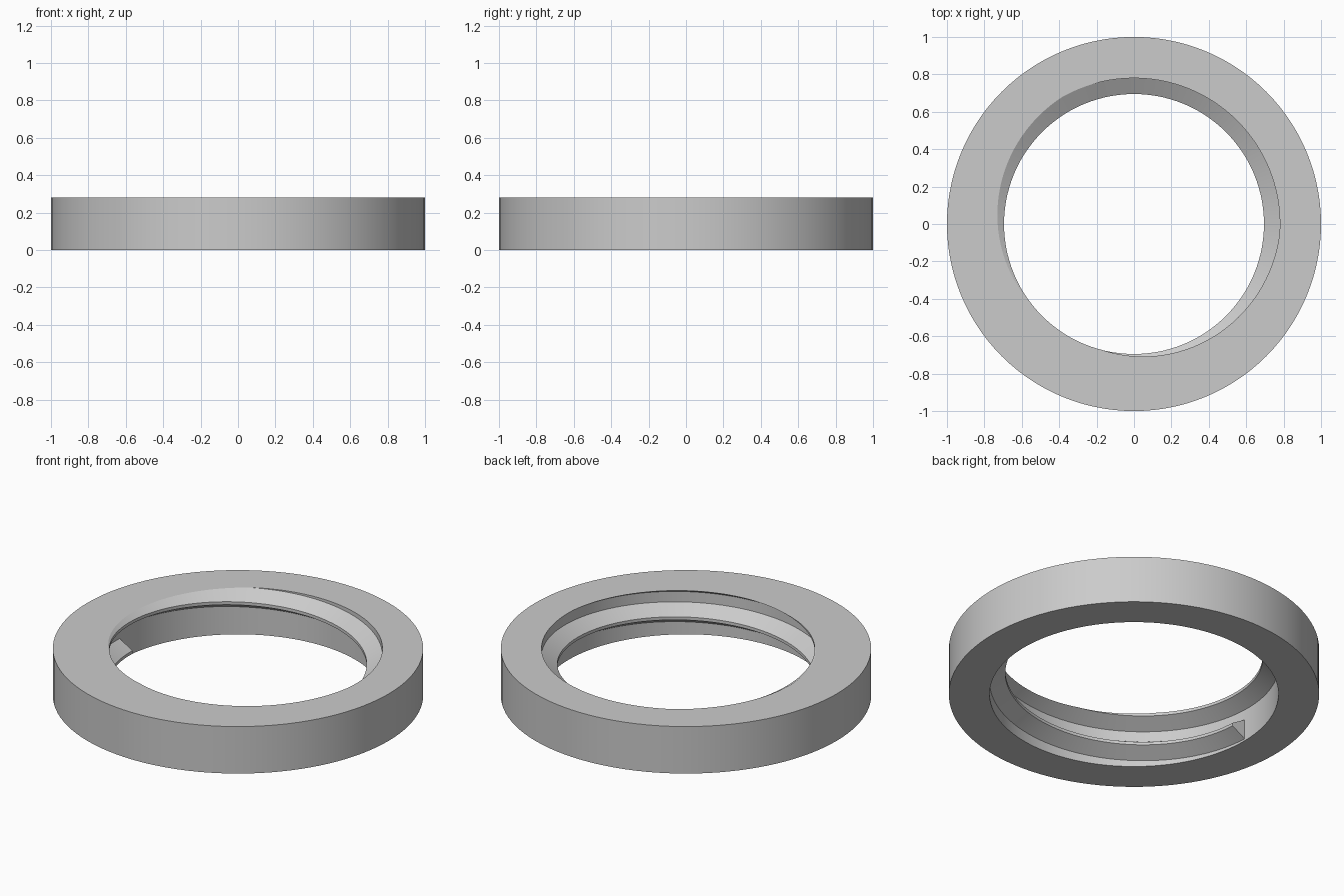
import bpy, bmesh, math

cube = bpy.data.objects.get("Cube")
if cube:
    bpy.data.objects.remove(cube, do_unlink=True)

HEIGHT = 0.28
OUTER, ROOT, CREST = 1.0, 0.78, 0.695
PITCH, FLANK, LAND = 0.18, 0.05, 0.018
STEPS = 112          # segments per turn
START = math.pi      # angle where the thread begins
START_Z = 0.012

grey = bpy.data.materials.new("plain grey")
grey.use_nodes = True
colour = (0.6, 0.6, 0.6, 1)
grey.diffuse_color = colour
grey.node_tree.nodes["Principled BSDF"].inputs["Base Color"].default_value = colour


def sweep(bm, profile, turns, rise, start=0.0):
    """Revolve a closed (radius, z) profile; a rise makes it a capped helix."""
    count = round(turns * STEPS)
    rings = []
    for i in range(count + (1 if rise else 0)):
        a = start + math.tau * i / STEPS
        lift = rise * i / STEPS
        rings.append([bm.verts.new((r * math.cos(a), r * math.sin(a), z + lift))
                      for r, z in profile])
    n = len(profile)
    for i in range(count):
        a, b = rings[i], rings[(i + 1) % len(rings)]
        for k in range(n):
            j = (k + 1) % n
            bm.faces.new((a[k], b[k], b[j], a[j]))
    if rise:
        bm.faces.new(rings[0])
        bm.faces.new(rings[-1])


def finish(bm, name):
    bmesh.ops.recalc_face_normals(bm, faces=bm.faces)
    mesh = bpy.data.meshes.new(name)
    bm.to_mesh(mesh)
    bm.free()
    obj = bpy.data.objects.new(name, mesh)
    bpy.context.collection.objects.link(obj)
    mesh.materials.append(grey)
    bpy.ops.object.select_all(action="DESELECT")
    obj.select_set(True)
    bpy.context.view_layer.objects.active = obj
    bpy.ops.object.shade_smooth_by_angle(angle=math.radians(25))
    return obj


# Plain ring body
bm = bmesh.new()
sweep(bm, [(ROOT, 0), (OUTER, 0), (OUTER, HEIGHT), (ROOT, HEIGHT)], 1, 0)
finish(bm, "ring_body")

# Internal thread, running up the bore and trimmed flush with the top face
bm = bmesh.new()
tooth = [(ROOT, 0), (CREST, FLANK), (CREST, FLANK + LAND), (ROOT, 2 * FLANK + LAND)]
sweep(bm, [(r, z + START_Z) for r, z in tooth], 1.6, PITCH, START)
cut = bmesh.ops.bisect_plane(bm, geom=bm.verts[:] + bm.edges[:] + bm.faces[:],
                             plane_co=(0, 0, HEIGHT), plane_no=(0, 0, 1),
                             clear_outer=True)
rim = [e for e in cut["geom_cut"] if isinstance(e, bmesh.types.BMEdge) and e.is_boundary]
bmesh.ops.triangle_fill(bm, edges=rim, use_beauty=True)
finish(bm, "internal_thread")
